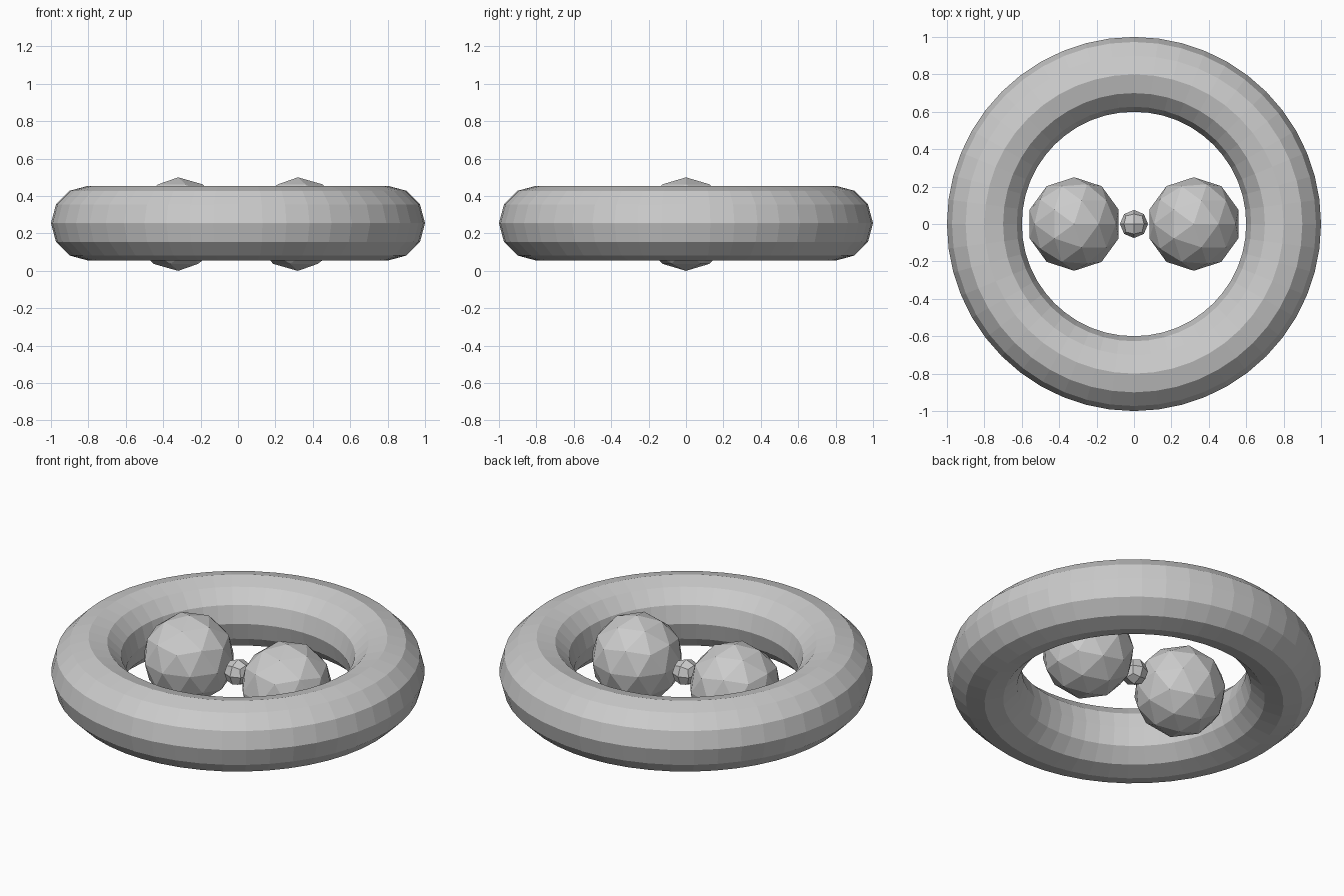
import bpy, bmesh

if "Cube" in bpy.data.objects:
    bpy.data.objects.remove(bpy.data.objects["Cube"])

Z = 0.25  # common centre height

# outer ring
bpy.ops.mesh.primitive_torus_add(major_segments=48, minor_segments=12,
                                 major_radius=0.8, minor_radius=0.2,
                                 location=(0, 0, Z + 0.005))
bpy.context.object.name = "ring"

# pair of faceted balls
for side, name in ((-1, "left_ball"), (1, "right_ball")):
    bpy.ops.mesh.primitive_ico_sphere_add(subdivisions=2, radius=0.25,
                                          location=(side * 0.32, 0, Z))
    bpy.context.object.name = name

# small central bead: subdivided cube pushed out to a sphere
bm = bmesh.new()
bmesh.ops.create_cube(bm, size=1)
bmesh.ops.subdivide_edges(bm, edges=bm.edges[:], cuts=1, use_grid_fill=True)
for v in bm.verts:
    v.co = v.co.normalized() * 0.075
mesh = bpy.data.meshes.new("centre_bead")
bm.to_mesh(mesh)
bm.free()
bead = bpy.data.objects.new("centre_bead", mesh)
bead.location = (0, 0, Z)
bpy.context.collection.objects.link(bead)
